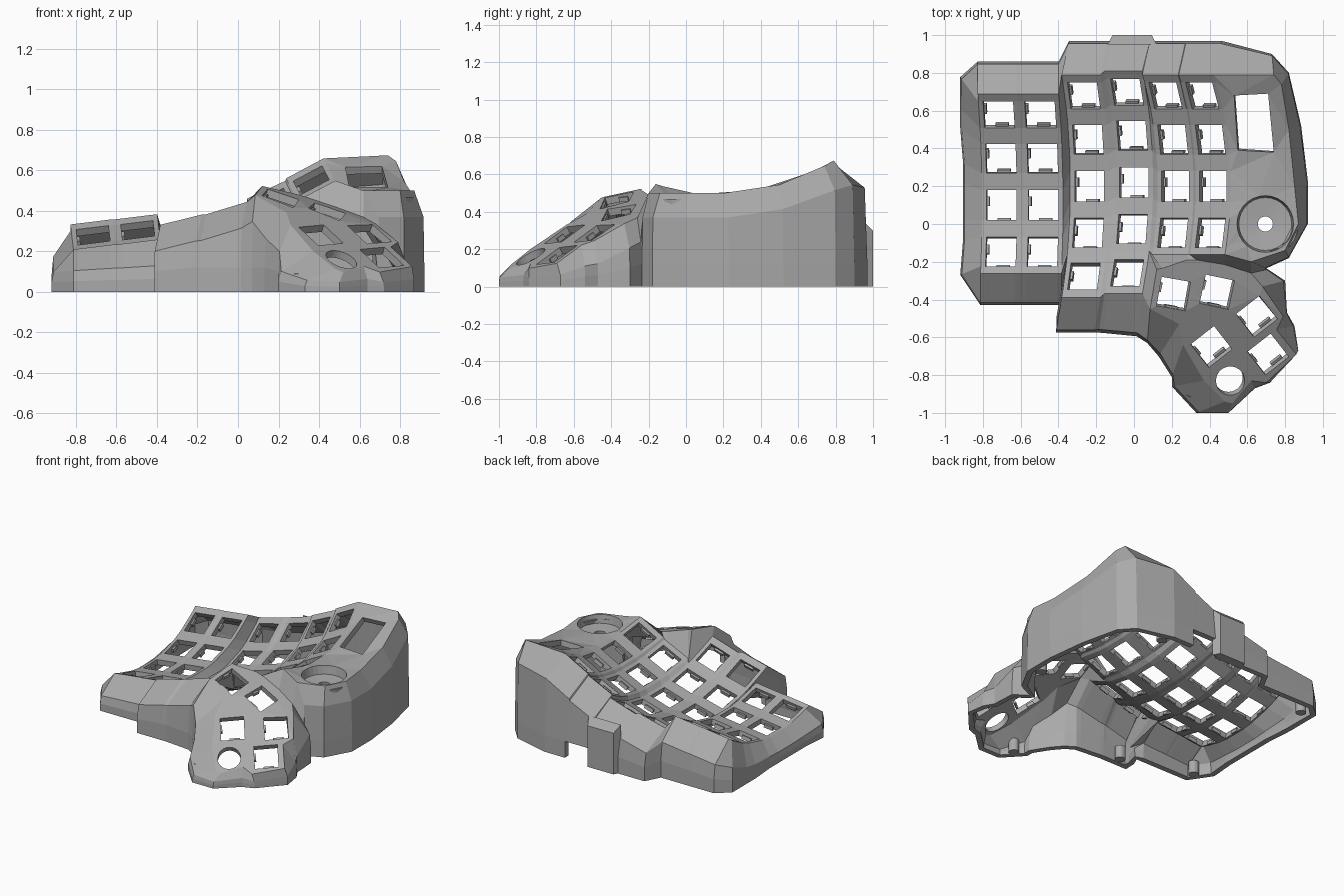
import bpy, bmesh, math
from mathutils import Vector, Matrix

default_cube = bpy.data.objects.get("Cube")
if default_cube:
    bpy.data.objects.remove(default_cube)

grey = bpy.data.materials.new("case grey")
grey.use_nodes = True
grey.diffuse_color = (0.4, 0.4, 0.4, 1)
grey.node_tree.nodes["Principled BSDF"].inputs["Base Color"].default_value = (0.4, 0.4, 0.4, 1)


def finish(mesh_builder, name):
    mesh = bpy.data.meshes.new(name)
    mesh_builder.to_mesh(mesh)
    mesh_builder.free()
    mesh.materials.append(grey)
    part = bpy.data.objects.new(name, mesh)
    bpy.context.scene.collection.objects.link(part)
    return part


# Key columns: centre x, y, z and sideways tilt in degrees
COLUMNS = [(-0.70, 0.1, 0.155, 7), (-0.48, 0.1, 0.18, 7), (-0.235, 0.2, 0.17, 14),
           (0.0, 0.22, 0.23, 17), (0.22, 0.2, 0.33, 25), (0.42, 0.2, 0.44, 28)]
HALF, EDGE, STEP, END = 0.08, 0.105, 0.25, 0.63
ACROSS = (-EDGE, -HALF, HALF, EDGE)
ROWS = [0.5 - STEP * r for r in range(5)]
LINES = [END]
for row, angle in enumerate(ROWS):
    if row == 4:
        LINES.append(-0.37)
    LINES += [angle + HALF, angle - HALF]
LINES.append(-END)
SHORT = LINES[:10]
HOLES = (1, 3, 5, 7, 10)


def column_frame(column, angle):
    tilt = math.radians(COLUMNS[column][3])
    side = Vector((math.cos(tilt), 0, math.sin(tilt)))
    up = Vector((-math.sin(tilt), 0, math.cos(tilt)))
    back = Vector((0, math.cos(angle), 0)) + up * math.sin(angle)
    return side, back, side.cross(back), up


def key_point(column, u, angle):
    side, back, normal, up = column_frame(column, angle)
    x, y, z, tilt = COLUMNS[column]
    return (Vector((x, y, z)) + side * u + Vector((0, math.sin(angle), 0))
            + up * (1 - math.cos(angle)))


def lines_of(column):
    return LINES if column in (2, 3) else SHORT


def plateau_point(x, y):
    return Vector((x, y, 0.5 + 0.5 * max(0, y - 0.2) ** 2))


def thumb_point(x, y):
    low = 0.28 - 0.3 * (x - 0.41) + 0.5 * (y + 0.65)
    high = 0.47 - 0.3 * (x - 0.21) + 0.2 * (y + 0.37)
    return Vector((x, y, min(low, high)))


def ring(x, y, radius, sides=28):
    return [(x + radius * math.cos(math.tau * i / sides),
             y + radius * math.sin(math.tau * i / sides)) for i in range(sides)]


def square(x, y, degrees, half=0.078):
    spin = Matrix.Rotation(math.radians(degrees), 2)
    return [tuple(Vector((x, y)) + spin @ Vector(c))
            for c in ((-half, -half), (half, -half), (half, half), (-half, half))]


bm = bmesh.new()


def face(points):
    bm.faces.new([bm.verts.new(p) for p in points])


def fill(*loops):
    edges = []
    for loop in loops:
        verts = [bm.verts.new(p) for p in loop]
        edges += [bm.edges.new((verts[i - 1], verts[i])) for i in range(len(verts))]
    bmesh.ops.triangle_fill(bm, edges=edges, normal=(0, 0, 1), use_beauty=True)


# Curved key plate with open key holes, and webs between columns
for c in range(6):
    lines = lines_of(c)
    for i, (top, low) in enumerate(zip(lines, lines[1:])):
        for j, (u, v) in enumerate(zip(ACROSS, ACROSS[1:])):
            if not (j == 1 and i in HOLES):
                face([key_point(c, u, top), key_point(c, u, low),
                      key_point(c, v, low), key_point(c, v, top)])
    if c < 5:
        shared = LINES if c == 2 else SHORT
        for top, low in zip(shared, shared[1:]):
            face([key_point(c, EDGE, top), key_point(c, EDGE, low),
                  key_point(c + 1, -EDGE, low), key_point(c + 1, -EDGE, top)])

# Side plateau with screen window and round dial recess
plateau_edge = [(0.74, 0.79, 0.73, 0.9), (0.78, 0.74, 0.82, 0.8), (0.82, 0.5, 0.885, 0.52),
                (0.85, 0.2, 0.92, 0.23), (0.87, 0, 0.92, 0), (0.80, -0.14, 0.82, -0.18),
                (0.62, -0.2, 0.70, -0.235)]
plateau_rim = [plateau_point(s[0], s[1]) for s in plateau_edge]
DIAL = (0.695, 0)
window = [(0.55, 0.39), (0.74, 0.38), (0.71, 0.69), (0.53, 0.68)]
dial_rim = [plateau_point(*p) for p in ring(*DIAL, 0.15)]
fill([key_point(5, EDGE, t) for t in SHORT] + plateau_rim[::-1],
     [plateau_point(*p) for p in window], dial_rim)
dial_wall = [Vector((x, y, 0.44)) for x, y in ring(*DIAL, 0.14)]
dial_hole = [Vector((x, y, 0.43)) for x, y in ring(*DIAL, 0.04)]
for outer, inner in ((dial_rim, dial_wall), (dial_wall, dial_hole)):
    for i in range(len(outer)):
        face([outer[i - 1], outer[i], inner[i], inner[i - 1]])

# Thumb plate with five keys and a round hole
thumb_edge = [(0.62, -0.26, 0.71, -0.24), (0.68, -0.33, 0.80, -0.30), (0.79, -0.49, 0.81, -0.47),
              (0.755, -0.56, 0.85, -0.54), (0.86, -0.69, 0.87, -0.67), (0.70, -0.84, 0.72, -0.84),
              (0.62, -0.83, 0.64, -0.87), (0.52, -0.95, 0.5, -1), (0.48, -0.94, 0.33, -1),
              (0.37, -0.83, 0.2, -0.86), (0.26, -0.64, 0.2, -0.81), (0.24, -0.53, 0.13, -0.7),
              (0.085, -0.45, 0.07, -0.63)]
thumb_rim = [thumb_point(s[0], s[1]) for s in thumb_edge]
thumb_back = [thumb_point(*p) for p in
              ((0.12, -0.24), (0.15, -0.235), (0.28, -0.19), (0.33, -0.19), (0.48, -0.215))]
THUMB_KEYS = [(0.21, -0.37, -10), (0.44, -0.36, -12), (0.65, -0.49, 38),
              (0.41, -0.65, 38), (0.71, -0.69, 38)]
fill(thumb_rim + thumb_back, [thumb_point(*p) for p in ring(0.51, -0.83, 0.076)],
     *[[thumb_point(*p) for p in square(*k)] for k in THUMB_KEYS])

# Bridge between thumb plate, key plate and plateau
upper = [key_point(3, EDGE, SHORT[-1])]
upper += [key_point(c, u, SHORT[-1]) for c in (4, 5) for u in (-EDGE, EDGE)]
upper.append(plateau_rim[-1])
lower = thumb_back + [thumb_rim[0]]
for i in range(5):
    face([upper[i], lower[i], lower[i + 1], upper[i + 1]])
face([key_point(3, EDGE, t) for t in LINES[9:]] + [thumb_rim[-1], thumb_back[0]])

# Wall stations run clockwise around the case: rim point and footprint point
stations = []
for t in SHORT[-2:0:-1]:
    p = key_point(0, -EDGE, t)
    stations.append((p, (-0.92 + 0.015 * (abs(p.y - 0.1) < 0.3), p.y * 1.2)))
for c in range(6):
    for u in ACROSS:
        p = key_point(c, u, END)
        stations.append((p, (p.x, 0.86) if c < 2 else (p.x + 0.04, 0.97)))
stations += [(p, s[2:]) for p, s in zip(plateau_rim + thumb_rim, plateau_edge + thumb_edge)]
for c in (3, 2):
    for u in ACROSS[::-1]:
        p = key_point(c, u, -END)
        stations.append((p, (p.x - 0.03, -0.575 - 0.1 * max(0, p.x + 0.15))))
stations += [(key_point(2, -EDGE, t), (-0.41, -0.5 - 0.2 * (abs(t) - 0.42)))
             for t in LINES[11:8:-1]]
for c in (1, 0):
    for u in ACROSS[::-1]:
        p = key_point(c, u, SHORT[-1])
        stations.append((p, (p.x, -0.43)))

# Chamfer and wall rings, with a cable notch left open at the back
profiles = []
for rim, foot in stations:
    ground = Vector((foot[0], foot[1], 0))
    middle = rim.lerp(ground, 0.92)
    middle.z = max(rim.z - 0.13, rim.z * 0.5)
    sill = middle.lerp(ground, 0.5)
    sill.z = min(0.12, middle.z * 0.5)
    sill.xy = ground.xy
    profiles.append((rim, middle, sill, ground))
for i in range(len(profiles)):
    a, b = profiles[i - 1], profiles[i]
    center = (a[3] + b[3]) / 2
    notch = center.y > 0.9 and 0.08 < center.x < 0.3
    for k in range(2 if notch else 3):
        face([a[k], b[k], b[k + 1], a[k + 1]])

bmesh.ops.remove_doubles(bm, verts=bm.verts, dist=0.0005)
bmesh.ops.dissolve_degenerate(bm, edges=bm.edges, dist=0.0002)
bmesh.ops.recalc_face_normals(bm, faces=bm.faces)
if sum(f.normal.z * f.calc_area() for f in bm.faces) < 0:
    bmesh.ops.reverse_faces(bm, faces=bm.faces)
case = finish(bm, "case_shell")
thick = case.modifiers.new("wall thickness", "SOLIDIFY")
thick.thickness = 0.04
thick.offset = -1

# Clip tabs on two sides of every key hole
tabs = bmesh.new()


def add_tabs(origin, side, back, normal):
    frame = Matrix((side, back, normal)).transposed().to_4x4()
    frame.translation = origin
    for place, size in (((0.01, -0.074, -0.03), (0.07, 0.014, 0.025)),
                        ((-0.074, 0.02, -0.03), (0.014, 0.05, 0.025))):
        bmesh.ops.create_cube(tabs, size=1, matrix=frame @ Matrix.Translation(place)
                              @ Matrix.Diagonal((*size, 1)))


for c in range(6):
    for t in ROWS[:5 if c in (2, 3) else 4]:
        add_tabs(key_point(c, 0, t), *column_frame(c, t)[:3])
for x, y, degrees in THUMB_KEYS:
    origin = thumb_point(x, y)
    turn = math.radians(degrees)
    side = (thumb_point(x + 0.05 * math.cos(turn), y + 0.05 * math.sin(turn)) - origin).normalized()
    ahead = thumb_point(x - 0.05 * math.sin(turn), y + 0.05 * math.cos(turn)) - origin
    normal = side.cross(ahead).normalized()
    add_tabs(origin, side, normal.cross(side), normal)
finish(tabs, "key_clip_tabs")

# Screw posts inside the foot of the wall
posts = bmesh.new()
for x, y in ((-0.82, 0.74), (-0.8, -0.34), (-0.3, -0.5), (0.3, -0.88), (0.84, 0.05), (0.5, 0.88)):
    bmesh.ops.create_cone(posts, cap_ends=True, segments=16, radius1=0.035, radius2=0.035,
                          depth=0.09, matrix=Matrix.Translation((x, y, 0.045)))
finish(posts, "screw_posts")

# Raised pad on the back wall
pad = bmesh.new()
bmesh.ops.create_cube(pad, size=1, matrix=Matrix.Translation((-0.01, 0.975, 0.175))
                      @ Matrix.Diagonal((0.26, 0.05, 0.35, 1)))
for v in pad.verts:
    if v.co.y > 0.98:
        v.co.x = -0.01 + (v.co.x + 0.01) * 0.8
        v.co.z = min(v.co.z, 0.3)
finish(pad, "back_pad")
